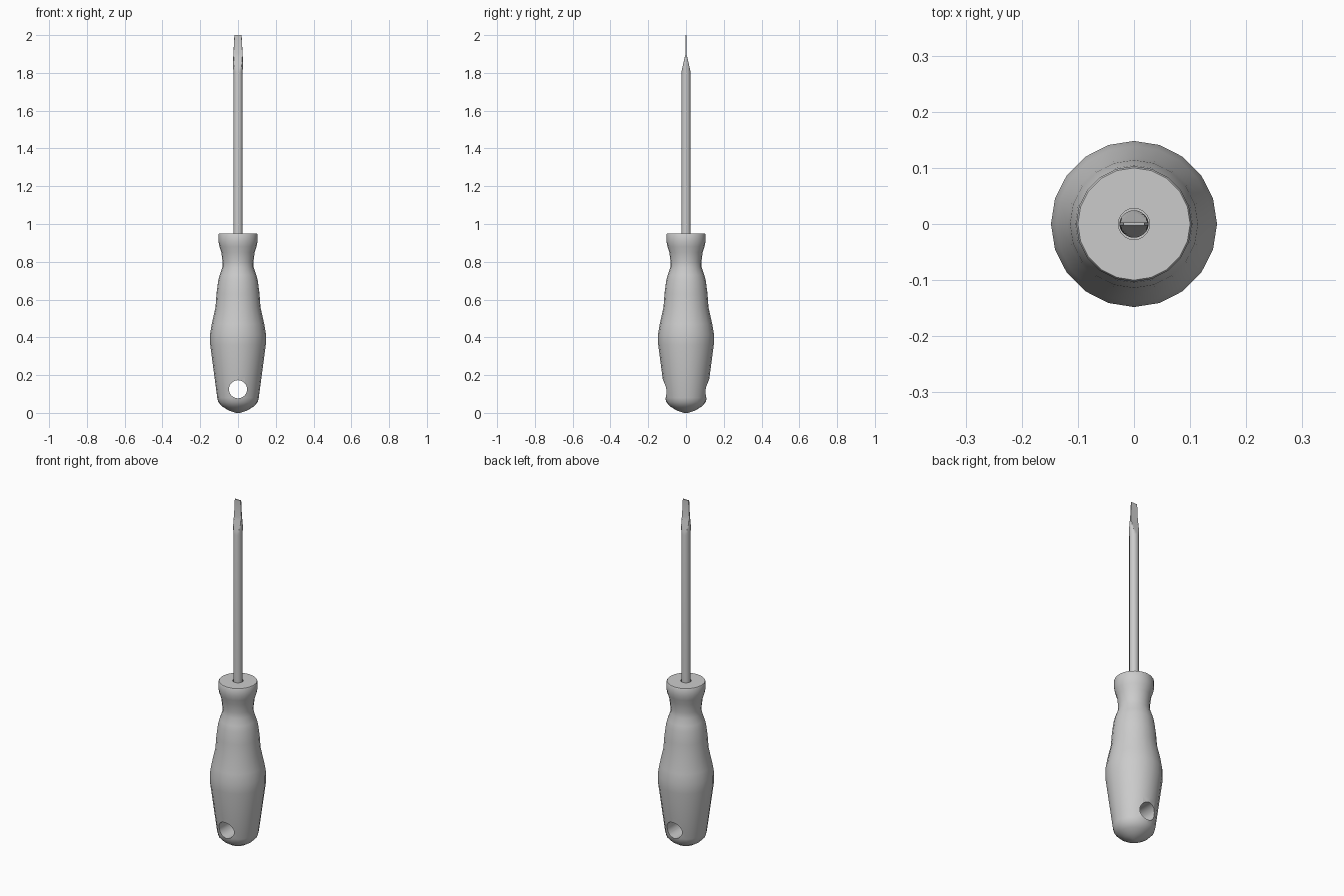
import bpy, bmesh, math

if "Cube" in bpy.data.objects:
    bpy.data.objects.remove(bpy.data.objects["Cube"])


def loft(name, rings, sides):
    # rings: lists of points of equal count, bottom to top, capped at both ends
    bm = bmesh.new()
    loops = [[bm.verts.new(p) for p in ring] for ring in rings]
    for a, b in zip(loops, loops[1:]):
        for i in range(sides):
            j = (i + 1) % sides
            bm.faces.new((a[i], a[j], b[j], b[i]))
    bm.faces.new(loops[0][::-1])
    bm.faces.new(loops[-1])
    bmesh.ops.recalc_face_normals(bm, faces=bm.faces[:])
    mesh = bpy.data.meshes.new(name)
    bm.to_mesh(mesh)
    bm.free()
    ob = bpy.data.objects.new(name, mesh)
    bpy.context.collection.objects.link(ob)
    return ob


def ring(r, z, sides, half_thick=9.0, sx=1.0):
    # circle whose depth can be clipped flat to form the blade
    pts = []
    for i in range(sides):
        a = math.tau * i / sides
        y = max(-half_thick, min(half_thick, r * math.sin(a)))
        pts.append((r * sx * math.cos(a), y, z))
    return pts


def smooth(ob, deg):
    bpy.ops.object.select_all(action='DESELECT')
    ob.select_set(True)
    bpy.context.view_layer.objects.active = ob
    bpy.ops.object.shade_smooth_by_angle(angle=math.radians(deg))


# handle: turned grip with a small socket for the shaft
profile = [(0.012, 0.0), (0.05, 0.013), (0.082, 0.033), (0.104, 0.056),
           (0.11, 0.08), (0.126, 0.2), (0.147, 0.36), (0.148, 0.415),
           (0.139, 0.47), (0.119, 0.56), (0.114, 0.63), (0.105, 0.7),
           (0.097, 0.73), (0.083, 0.77), (0.082, 0.8), (0.088, 0.85),
           (0.098, 0.88), (0.103, 0.905), (0.103, 0.945), (0.1, 0.95),
           (0.028, 0.95), (0.028, 0.93)]
handle = loft("handle", [ring(r, z, 20) for r, z in profile], 20)

# hanging hole through the handle, front to back
bpy.ops.mesh.primitive_cylinder_add(vertices=32, radius=0.048, depth=0.6,
                                    location=(0, 0, 0.125),
                                    rotation=(math.pi / 2, 0, 0))
cutter = bpy.context.object
cutter.name = "hole_cutter"
cut = handle.modifiers.new("hanging_hole", 'BOOLEAN')
cut.operation = 'DIFFERENCE'
cut.solver = 'EXACT'
cut.object = cutter
bpy.ops.object.select_all(action='DESELECT')
handle.select_set(True)
bpy.context.view_layer.objects.active = handle
bpy.ops.object.modifier_apply(modifier=cut.name)
bpy.data.objects.remove(cutter, do_unlink=True)
smooth(handle, 35)

# shaft with a flat blade tip
R, T = 0.0245, 0.003
rings = [ring(R, 0.925, 24), ring(R, 1.805, 24)]
for k in range(1, 7):
    f = k / 6
    rings.append(ring(R, 1.805 + 0.095 * f, 24, R + (T - R) * f, 1 + 0.06 * math.sin(math.pi * f)))
rings.append(ring(R, 2.0, 24, T, 0.78))
shaft = loft("shaft", rings, 24)
smooth(shaft, 30)
